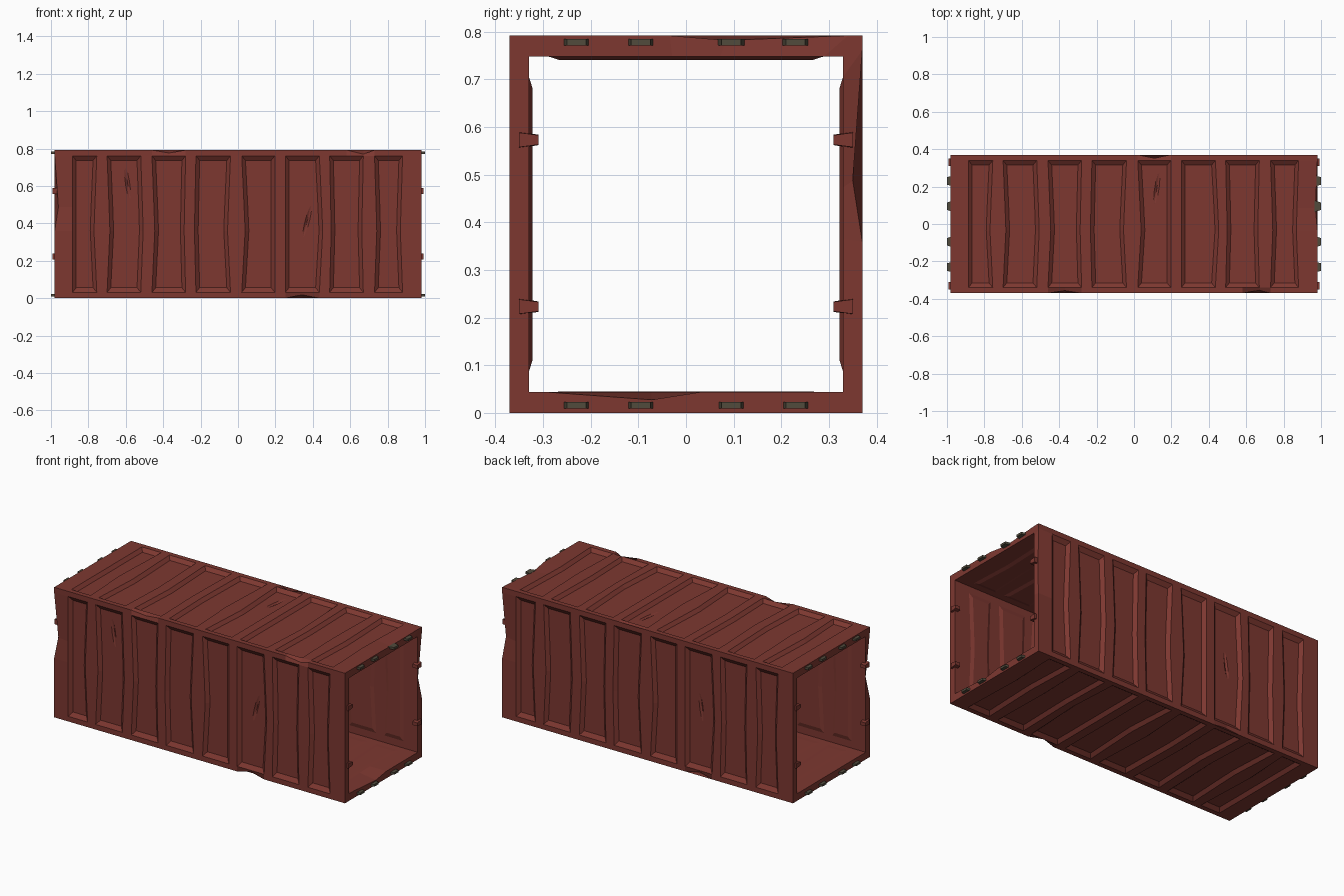
import bpy, bmesh, math
from mathutils import Vector

if "Cube" in bpy.data.objects:
    bpy.data.objects.remove(bpy.data.objects["Cube"])


def material(name, rgb):
    m = bpy.data.materials.new(name)
    m.diffuse_color = (*rgb, 1)
    m.use_nodes = True
    m.node_tree.nodes["Principled BSDF"].inputs["Base Color"].default_value = m.diffuse_color
    return m


RUST = material("rust_red", (0.205, 0.039, 0.030))
OLIVE = material("olive_grey", (0.082, 0.070, 0.046))

L, CZ = 0.98, 0.396                      # half length, centre height
PANELS = [(-.885, -.755), (-.70, -.52), (-.46, -.28), (-.225, -.04),
          (.02, .197), (.253, .435), (.49, .67), (.73, .88)]
BEND_L = [0, .015, .015, -.008, .018, 0, .008, .012]    # bent panel edges
BEND_R = [-.015, .013, -.008, -.016, 0, .018, -.008, -.012]
US = [-L] + [u for a, b in PANELS for u in (a, (a + b) / 2, b)] + [L]


def skin(bm, place, half, dist, pv, depth, gashes):
    """One wall surface: ribs, rims and bevelled sunken panels."""
    vs = [-half, -pv, -.1 * pv, .25 * pv, pv, half]

    def pos(i, j):
        u = US[i]
        if j in (2, 3) and 0 < i < len(US) - 1:
            n, k = divmod(i - 1, 3)
            u += (BEND_L[n], 0, BEND_R[n])[k] * (1 if j == 2 else .7)
        return u, vs[j]

    g = [[bm.verts.new(place(*pos(i, j), dist)) for j in range(6)]
         for i in range(len(US))]
    for i in range(len(US) - 1):
        rows = range(5) if i % 3 == 0 else (0, 4)
        for j in rows:
            bm.faces.new((g[i][j], g[i + 1][j], g[i + 1][j + 1], g[i][j + 1]))
    for n in range(len(PANELS)):
        a = 1 + 3 * n
        keys = [(a, 1), (a + 1, 1), (a + 2, 1), (a + 2, 2), (a + 2, 3),
                (a + 2, 4), (a + 1, 4), (a, 4), (a, 3), (a, 2)]
        rim = [g[i][j] for i, j in keys]
        low = []
        for i, j in keys:
            u, v = pos(i, j)
            u += (.02, 0, -.02)[i - a]
            v += .025 if j == 1 else -.025 if j == 4 else 0
            low.append(bm.verts.new(place(u, v, dist - depth)))
        ring(bm, rim, low)
        if n in gashes:                  # slanted dent in the panel floor
            cu, cv, lean = gashes[n]
            cut = []
            for k in range(10):
                t = math.radians(225 + k * 36)
                v = .085 * math.sin(t)
                cut.append(bm.verts.new(place(cu + .012 * math.cos(t) + lean * v, cv + v, dist - depth)))
            ring(bm, low, cut)
            tip = bm.verts.new(place(cu, cv, dist - depth - .009))
            for k in range(10):
                bm.faces.new((cut[k], cut[(k + 1) % 10], tip))
        else:
            bm.faces.new(low)
    # drop the unused middle column vertices
    for i in range(2, len(US) - 1, 3):
        for j in (2, 3):
            bm.verts.remove(g[i][j])
    return g


def ring(bm, a, b):
    n = len(a)
    for k in range(n):
        bm.faces.new((a[k], a[(k + 1) % n], b[(k + 1) % n], b[k]))


# Container shell: four double-skinned walls, open at both ends
bm = bmesh.new()
WALLS = [  # placement, outer half/dist/panel, inner half/dist/panel/depth, gashes
    (lambda u, v, d: Vector((u, -d, CZ + v)), (.396, .37, .365), (.3525, .33, .31, .008),
     {1: (-.59, .215, -.14), 5: (.37, .015, .25)}),
    (lambda u, v, d: Vector((-u, d, CZ + v)), (.396, .37, .365), (.3525, .33, .31, .008),
     {5: (.35, .015, -.14)}),
    (lambda u, v, d: Vector((u, v, CZ + d)), (.37, .396, .34), (.33, .3525, .29, .008),
     {4: (.122, .19, .14)}),
    (lambda u, v, d: Vector((u, -v, CZ - d)), (.37, .396, .34), (.33, .3525, .29, .001), {}),
]
for place, (h, d, p), (h2, d2, p2, dep), gashes in WALLS:
    outer = skin(bm, place, h, d, p, .018, gashes)
    inner = skin(bm, place, h2, d2, p2, dep, {})
    for e in (0, -1):                    # end frame faces
        for j in range(5):
            bm.faces.new((outer[e][j], outer[e][j + 1], inner[e][j + 1], inner[e][j]))
bmesh.ops.remove_doubles(bm, verts=bm.verts, dist=.0002)

# Battered edges: push single edge vertices inward
DENTS = [((-.37, -.37, .79), (0, .014, -.016)), ((.67, -.37, .79), (0, .016, -.022)),
         ((.35, -.37, 0), (0, .012, .018)), ((.11, .37, .79), (0, -.018, -.014)),
         ((-.35, .37, 0), (0, -.012, .016)), ((-L, -.37, .45), (.02, .012, 0)),
         ((L, .37, .46), (-.012, -.02, 0)), ((L, .05, .79), (-.01, 0, -.01)),
         ((L, -.15, .044), (0, 0, -.016))]
for spot, push in DENTS:
    near = min(bm.verts, key=lambda v: (v.co - Vector(spot)).length)
    near.co += Vector(push)
bmesh.ops.recalc_face_normals(bm, faces=bm.faces)


def finish(bm, name, mat):
    me = bpy.data.meshes.new(name)
    bm.to_mesh(me)
    bm.free()
    me.materials.append(mat)
    ob = bpy.data.objects.new(name, me)
    bpy.context.collection.objects.link(ob)


finish(bm, "container_shell", RUST)


def prism(name, base, tip, mat):
    """Lug lofted from a base polygon to a tip polygon."""
    b = bmesh.new()
    lo, hi = [[b.verts.new(c) for c in q] for q in (base, tip)]
    ring(b, lo, hi)
    b.faces.new(lo)
    b.faces.new(hi)
    bmesh.ops.recalc_face_normals(b, faces=b.faces)
    finish(b, name, mat)


for s in (-1, 1):
    # Tapered locking tabs along the top and bottom of each end
    for z in (.016, .778):
        for y in (-.23, -.095, .095, .23):
            quad = [[(s * x, y + a * w, z + c * .0065) for a, c in
                     ((-1, -1), (1, -1), (1, 1), (-1, 1))]
                    for x, w in ((.965, .03), (1.0, .02))]
            prism("lock_tab", *quad, OLIVE)
    # Wedge lugs on the side posts
    for side in (-1, 1):
        for z in (.223, .573):
            shape = ((.31, -.011), (.351, -.017), (.351, .017), (.31, .011))
            quad = [[(s * x, side * y, z + c * k) for y, c in shape]
                    for x, k in ((.96, 1), (.991, .9))]
            prism("side_lug", *quad, RUST)
